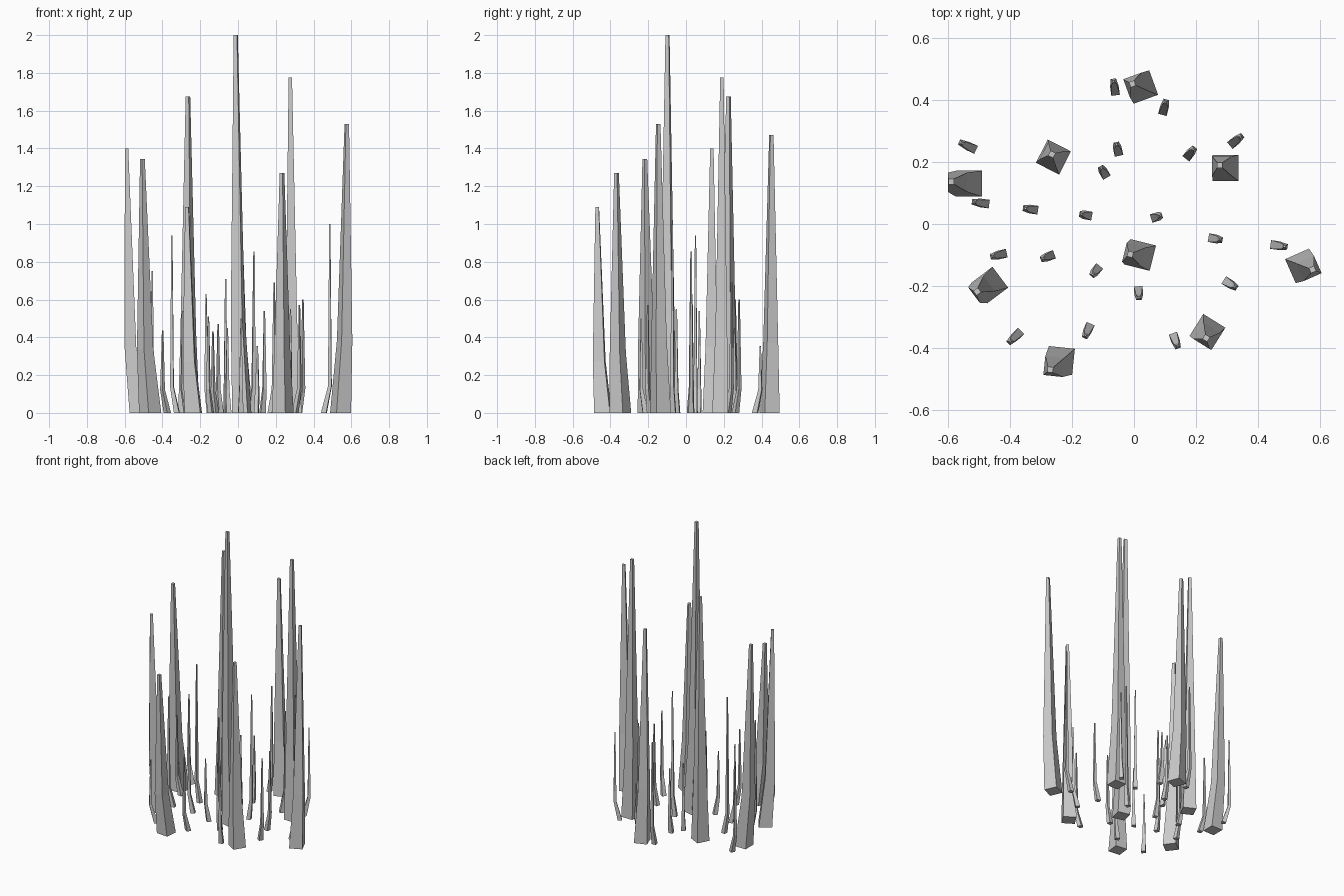
import bpy, bmesh
from math import sin, cos, pi, radians, atan2, hypot


def spike(name, rings):
    """Four-sided spike lofted through square rings (x, y, z, side, angle)."""
    bm = bmesh.new()
    loops = []
    for x, y, z, side, ang in rings:
        r = side / 2 ** 0.5
        loops.append([bm.verts.new((x + r * cos(ang + pi / 4 + k * pi / 2),
                                    y + r * sin(ang + pi / 4 + k * pi / 2), z))
                      for k in range(4)])
    for a, b in zip(loops, loops[1:]):
        for k in range(4):
            n = (k + 1) % 4
            bm.faces.new((a[k], a[n], b[n], b[k]))
    bm.faces.new(loops[0][::-1])
    bm.faces.new(loops[-1])
    mesh = bpy.data.meshes.new(name)
    bm.to_mesh(mesh)
    bm.free()
    bpy.context.collection.objects.link(bpy.data.objects.new(name, mesh))


# Large spikes: base x, base y, tip x, tip y, height, turn in degrees
large = [
    (0.02, -0.10, -0.012, -0.098, 2.00, -14),
    (0.024, 0.442, -0.005, 0.452, 1.47, 20),
    (-0.26, 0.216, -0.265, 0.225, 1.675, -27),
    (-0.532, 0.130, -0.59, 0.137, 1.40, 0),
    (-0.465, -0.197, -0.506, -0.218, 1.345, 37),
    (-0.237, -0.44, -0.27, -0.47, 1.09, -6),
    (0.237, -0.348, 0.233, -0.368, 1.27, -32),
    (0.543, -0.135, 0.576, -0.147, 1.53, 24),
    (0.295, 0.181, 0.277, 0.190, 1.775, 0),
]
for i, (bx, by, tx, ty, h, deg) in enumerate(large):
    a = radians(deg)
    spike(f"large_spike_{i + 1}", [
        (bx, by, 0, 0.084, a),
        (bx + (tx - bx) * 0.65, by + (ty - by) * 0.65, h * 0.25, 0.062, a),
        (tx, ty, h, 0.018, a)])

# Small spikes lean outward from the middle: centre x, centre y, height
small = [
    (-0.063, 0.442, 0.71), (0.098, 0.377, 0.355), (0.33, 0.27, 0.6),
    (0.182, 0.229, 0.69), (-0.053, 0.242, 0.45), (-0.098, 0.168, 0.47),
    (-0.537, 0.252, 0.6), (-0.495, 0.068, 0.54), (-0.334, 0.048, 0.94),
    (-0.156, 0.029, 0.63), (0.073, 0.023, 0.855), (0.263, -0.048, 0.55),
    (0.468, -0.07, 1.0), (0.311, -0.194, 0.57), (0.015, -0.223, 0.5),
    (-0.124, -0.152, 0.43), (-0.279, -0.106, 0.54), (-0.437, -0.10, 0.75),
    (-0.385, -0.365, 0.435), (-0.15, -0.345, 0.51), (0.134, -0.377, 0.54),
]
for i, (x, y, h) in enumerate(small):
    a = atan2(y, x)
    dx, dy = cos(a), sin(a)
    length = 0.034 + 0.045 * hypot(x, y)
    base, mid, tip = -length / 2 + 0.014, length / 2 - 0.009, length * 0.33
    spike(f"small_spike_{i + 1}", [
        (x + dx * base, y + dy * base, 0, 0.028, a),
        (x + dx * mid, y + dy * mid, 0.11 + 0.03 * h, 0.018, a),
        (x + dx * tip, y + dy * tip, h, 0.006, a)])
